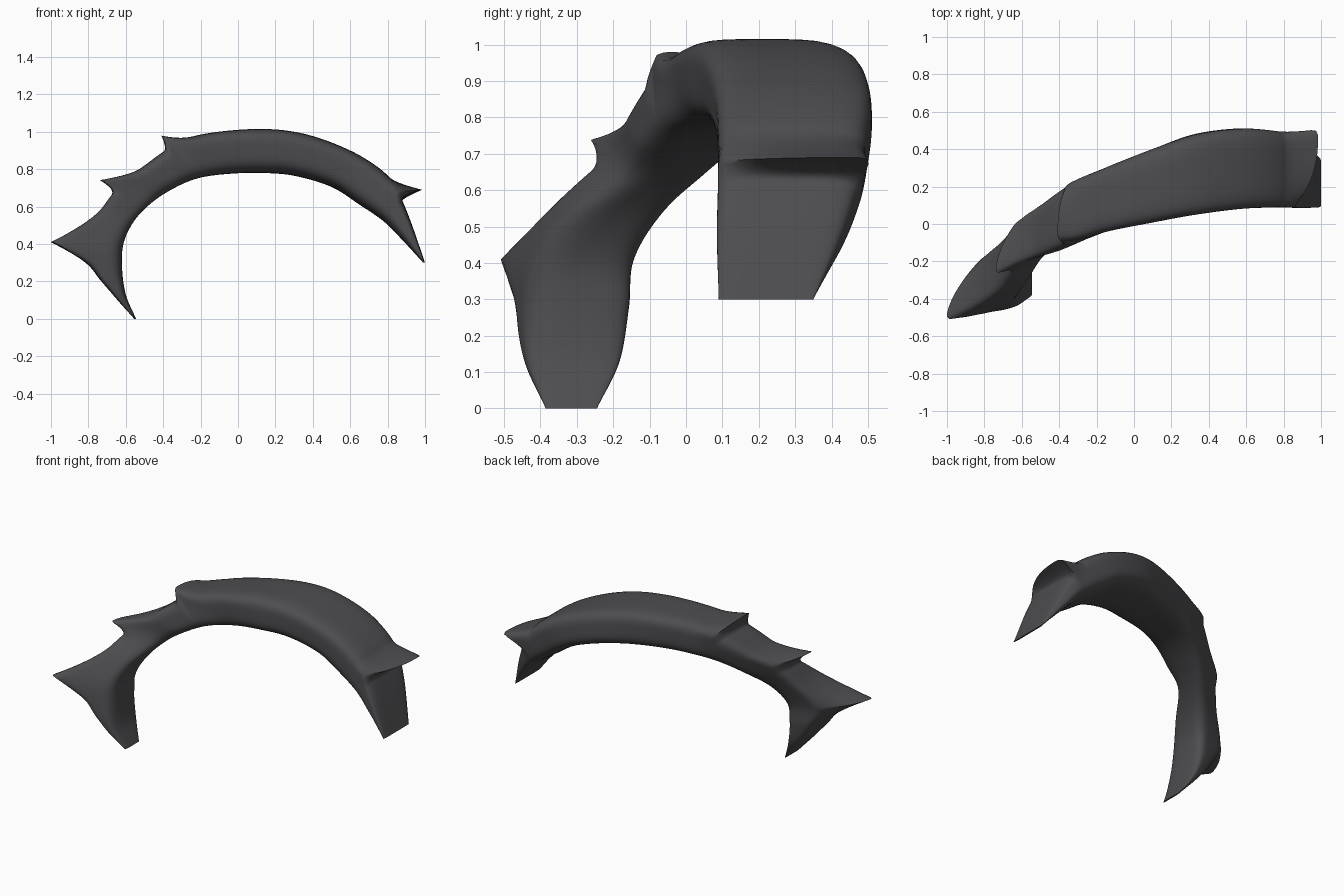
import bpy
import bmesh
import math
from mathutils import Vector

cube = bpy.data.objects.get("Cube")
if cube:
    bpy.data.objects.remove(cube, do_unlink=True)

# Arch stations: outer x, outer z, inner x, inner z, front y, back y
STATIONS = [
    (-.555, 0, -.545, 0, -.385, -.245),
    (-.67, .13, -.6, .13, -.44, -.185),
    (-.78, .27, -.62, .28, -.455, -.165),
    (-.82, .41, -.61, .41, -.435, -.155),
    (-.74, .57, -.55, .53, -.34, -.075),
    (-.63, .715, -.45, .63, -.195, .04),
    (-.5, .82, -.32, .71, -.145, .145),
    (-.355, .92, -.2, .755, -.09, .24),
    (-.2, .985, -.05, .775, -.035, .31),
    (.1, 1.015, .12, .78, .01, .405),
    (.35, .99, .3, .765, .05, .48),
    (.6, .9, .5, .705, .08, .51),
    (.78, .785, .65, .61, .088, .5),
    (.855, .68, .78, .52, .088, .48),
    (.92, .53, .88, .42, .085, .435),
    (1, .3, .99, .3, .09, .35),
]

# Spikes: station, push at the tip, reach before and after, fade power, strongest end
SPIKES = [
    (3, Vector((-.185, -.055, 0)), 1.2, 1.3, 1.9, "front"),
    (5, Vector((-.11, -.05, .027)), .4, .9, 2.2, "front"),
    (7, Vector((-.055, .025, .06)), .3, .9, 2.6, "front"),
    (13, Vector((.13, .03, .01)), .8, .4, 3, "back"),
]

STEPS = 16
SIDE = 12


def station_at(s):
    """Smooth interpolation through the stations."""
    last = len(STATIONS) - 1
    i = min(int(s), last - 1)
    t = s - i
    b, c = STATIONS[i], STATIONS[i + 1]
    a = STATIONS[i - 1] if i > 0 else [2 * p - q for p, q in zip(b, c)]
    d = STATIONS[i + 2] if i + 2 <= last else [2 * q - p for p, q in zip(b, c)]
    result = []
    for p, q, r, w in zip(a, b, c, d):
        bend = (2 * p - 5 * q + 4 * r - w) * t + (3 * q - p - 3 * r + w) * t * t
        result.append(q + t * (r - p + bend) / 2)
    return result


def falloff(s, spike):
    """Cusp-shaped strength of a spike along the arch."""
    centre, push, before, after, power, end = spike
    reach = before if s < centre else after
    return max(0, 1 - abs(s - centre) / reach) ** 2


def unit_square():
    """Evenly spaced points around a square from -1 to 1."""
    run = [-1 + 2 * k / SIDE for k in range(SIDE)]
    bottom = [(r, -1) for r in run]
    right = [(1, r) for r in run]
    top = [(-r, 1) for r in run]
    left = [(-1, -r) for r in run]
    return bottom + right + top + left


def ring(s):
    """Section, soft inside and squarer outside, pulled out where it crosses a spike."""
    ox, oz, ix, iz, front, back = station_at(s)
    strengths = [falloff(s, spike) for spike in SPIKES]
    # The right half leans forward towards its outer side, following the diagonal path
    lean = .3 * max(0, ix - ox)
    points = []
    for a, b in unit_square():
        squareness = 4.5 + 9 * max(strengths) if b > 0 else 3.5
        scale = (abs(a) ** squareness + abs(b) ** squareness) ** (-1 / squareness)
        u = (a * scale + 1) / 2
        v = (b * scale + 1) / 2
        y = front + (back - front) * u - lean * (v - .5)
        point = Vector((ix + (ox - ix) * v, y, iz + (oz - iz) * v))
        for strength, spike in zip(strengths, SPIKES):
            centre, push, before, after, power, end = spike
            along = u if end == "front" else 1 - u
            point += push * strength * (1 - along ** power) * v ** 3
        points.append(point)
    return points


# Dark matt material
material = bpy.data.materials.new("dark_grey")
material.use_nodes = True
colour = (.075, .074, .08, 1)
material.diffuse_color = colour
shader = material.node_tree.nodes["Principled BSDF"]
shader.inputs["Base Color"].default_value = colour
shader.inputs["Roughness"].default_value = .6

# Spiked arch, lofted from one foot to the other
bm = bmesh.new()
count = (len(STATIONS) - 1) * STEPS
rings = [[bm.verts.new(p) for p in ring(k / STEPS)] for k in range(count + 1)]
for lower, upper in zip(rings, rings[1:]):
    for k in range(len(lower)):
        n = (k + 1) % len(lower)
        bm.faces.new((lower[k], lower[n], upper[n], upper[k]))
bm.faces.new(rings[0])
bm.faces.new(rings[-1])
bmesh.ops.recalc_face_normals(bm, faces=bm.faces)

mesh = bpy.data.meshes.new("spiked_arch")
bm.to_mesh(mesh)
bm.free()
mesh.materials.append(material)
arch = bpy.data.objects.new("spiked_arch", mesh)
bpy.context.collection.objects.link(arch)

# Smooth surfaces with crisp spike edges
bpy.ops.object.select_all(action="DESELECT")
arch.select_set(True)
bpy.context.view_layer.objects.active = arch
bpy.ops.object.shade_smooth_by_angle(angle=math.radians(50))
